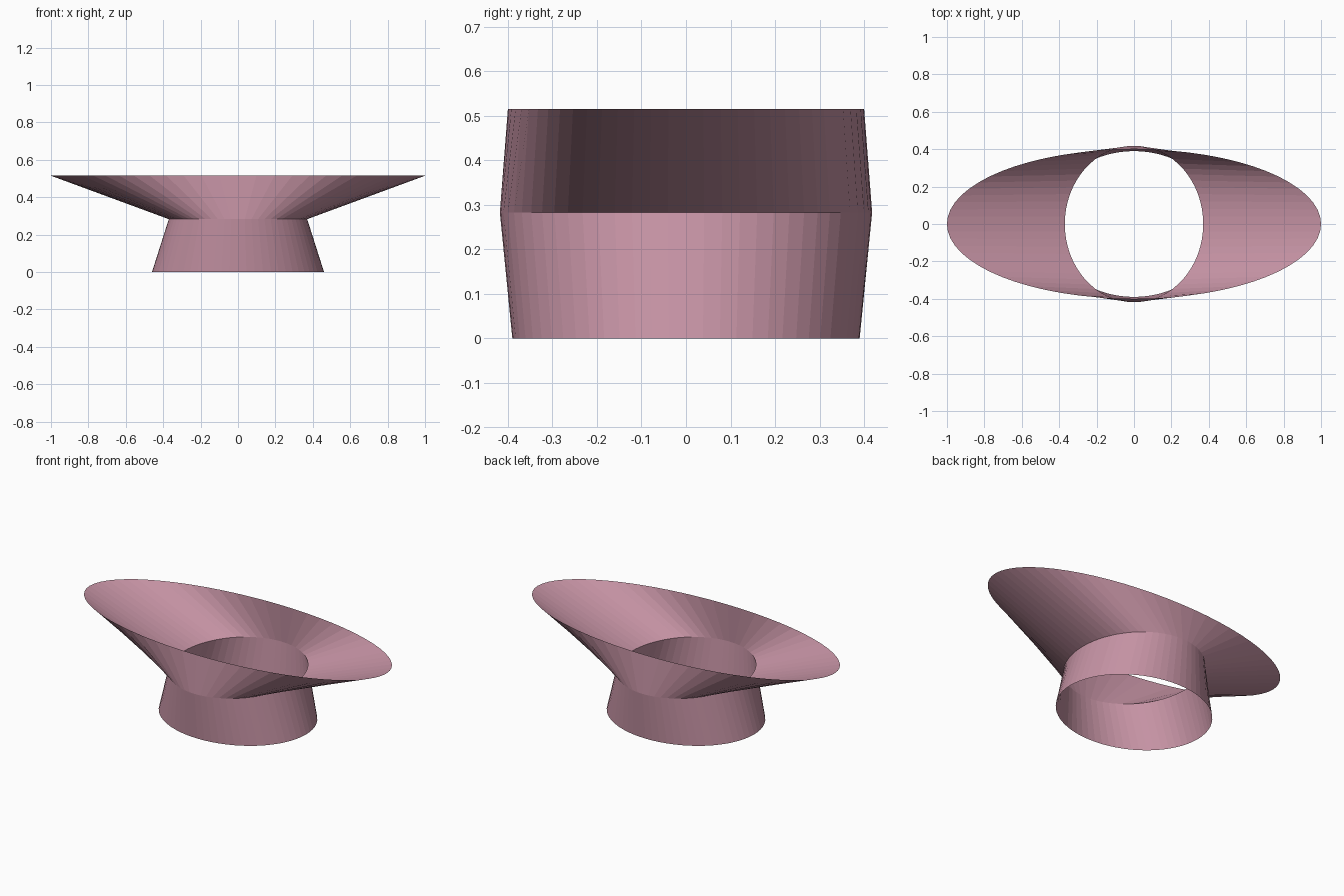
import bpy
import bmesh
from math import cos, sin, tau

SIDES = 64
# half width, half depth, height of each elliptical ring
RINGS = [(0.46, 0.39, 0.0), (0.37, 0.418, 0.283), (1.0, 0.40, 0.515)]

cube = bpy.data.objects.get("Cube")
if cube:
    bpy.data.objects.remove(cube, do_unlink=True)


def make_material(name, color):
    mat = bpy.data.materials.new(name)
    mat.use_nodes = True
    mat.diffuse_color = color
    mat.node_tree.nodes["Principled BSDF"].inputs["Base Color"].default_value = color
    return mat


def add_ring(bm, rx, ry, z):
    angles = [tau * i / SIDES for i in range(SIDES)]
    return [bm.verts.new((rx * cos(a), ry * sin(a), z)) for a in angles]


def loft(name, rings, mat):
    """Open, flat-shaded skin through a stack of ellipses."""
    bm = bmesh.new()
    loops = [add_ring(bm, *ring) for ring in rings]
    for low, high in zip(loops, loops[1:]):
        for i in range(SIDES):
            j = (i + 1) % SIDES
            bm.faces.new((low[i], low[j], high[j], high[i]))
    mesh = bpy.data.meshes.new(name)
    bm.to_mesh(mesh)
    bm.free()
    mesh.materials.append(mat)
    obj = bpy.data.objects.new(name, mesh)
    bpy.context.collection.objects.link(obj)
    return obj


# Tapered foot and wide oval rim share the waist ring as one thin shell
pink = make_material("dusty_pink", (0.56, 0.29, 0.37, 1.0))
loft("flared_oval_bowl", RINGS, pink)
